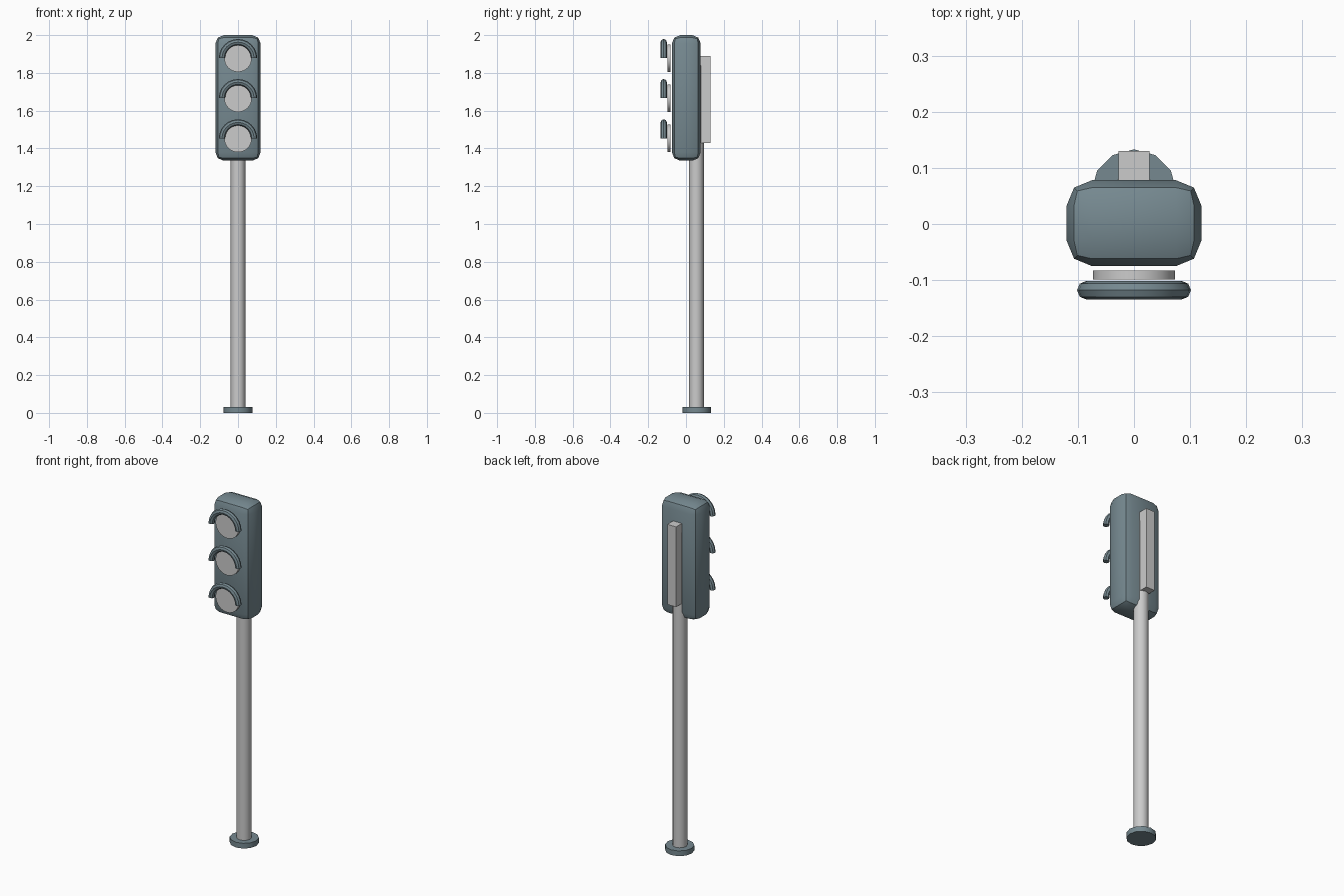
import bpy, bmesh
from math import pi, cos, sin
from mathutils import Matrix

if "Cube" in bpy.data.objects:
    bpy.data.objects.remove(bpy.data.objects["Cube"])

slate = bpy.data.materials.new("slate")
slate.diffuse_color = (0.18, 0.25, 0.28, 1)
slate.use_nodes = True
slate.node_tree.nodes["Principled BSDF"].inputs["Base Color"].default_value = slate.diffuse_color


def finish(name, bm, mat=None, angle=31):
    bmesh.ops.recalc_face_normals(bm, faces=bm.faces)
    mesh = bpy.data.meshes.new(name)
    bm.to_mesh(mesh)
    bm.free()
    ob = bpy.data.objects.new(name, mesh)
    bpy.context.collection.objects.link(ob)
    if mat:
        mesh.materials.append(mat)
    if angle:
        bpy.ops.object.select_all(action='DESELECT')
        ob.select_set(True)
        bpy.context.view_layer.objects.active = ob
        bpy.ops.object.shade_smooth_by_angle(angle=angle * pi / 180)
    return ob


def box(name, lo, hi, mat=None, bevel=0):
    bm = bmesh.new()
    bmesh.ops.create_cube(bm, size=1)
    for v in bm.verts:
        v.co = [(a + b) / 2 + c * (b - a) for a, b, c in zip(lo, hi, v.co)]
    if bevel:
        bmesh.ops.bevel(bm, geom=bm.edges[:], offset=bevel, segments=2,
                        profile=0.5, affect='EDGES')
    return finish(name, bm, mat)


def cylinder(name, radius, depth, centre, sides, along_y=False, mat=None):
    bm = bmesh.new()
    m = Matrix.Translation(centre)
    if along_y:
        m = m @ Matrix.Rotation(pi / 2, 4, 'X')
    bmesh.ops.create_cone(bm, cap_ends=True, segments=sides, radius1=radius,
                          radius2=radius, depth=depth, matrix=m)
    return finish(name, bm, mat)


def half_ring(name, z, major=0.085, minor=0.0165, y=-0.118, steps=12, sides=8):
    bm = bmesh.new()
    rings = []
    for i in range(steps + 1):
        a = pi * i / steps
        ring = []
        for j in range(sides):
            b = 2 * pi * j / sides
            r = major + minor * cos(b)
            ring.append(bm.verts.new((r * cos(a), y + minor * sin(b), z + r * sin(a))))
        rings.append(ring)
    for p, q in zip(rings, rings[1:]):
        for j in range(sides):
            k = (j + 1) % sides
            bm.faces.new((p[j], p[k], q[k], q[j]))
    bm.faces.new(rings[0])
    bm.faces.new(rings[-1])
    return finish(name, bm, slate)


# Foot plate and pole, set behind the housing
POLE_Y = 0.057
cylinder("foot_plate", 0.076, 0.03, (0, POLE_Y, 0.015), 12, mat=slate)
cylinder("pole", 0.039, 1.82, (0, POLE_Y - 0.002, 0.93), 12)

# Signal housing and rear mounting bracket
box("housing", (-0.12, -0.075, 1.335), (0.12, 0.078, 2.0), slate, 0.045)
box("rear_bracket", (-0.028, 0.078, 1.43), (0.028, 0.13, 1.89))

# Three lamps, each a lens disc under a half-round visor
for label, z in (("top", 1.878), ("middle", 1.666), ("bottom", 1.453)):
    cylinder(label + "_lens", 0.073, 0.016, (0, -0.091, z), 32, along_y=True)
    half_ring(label + "_visor", z)
